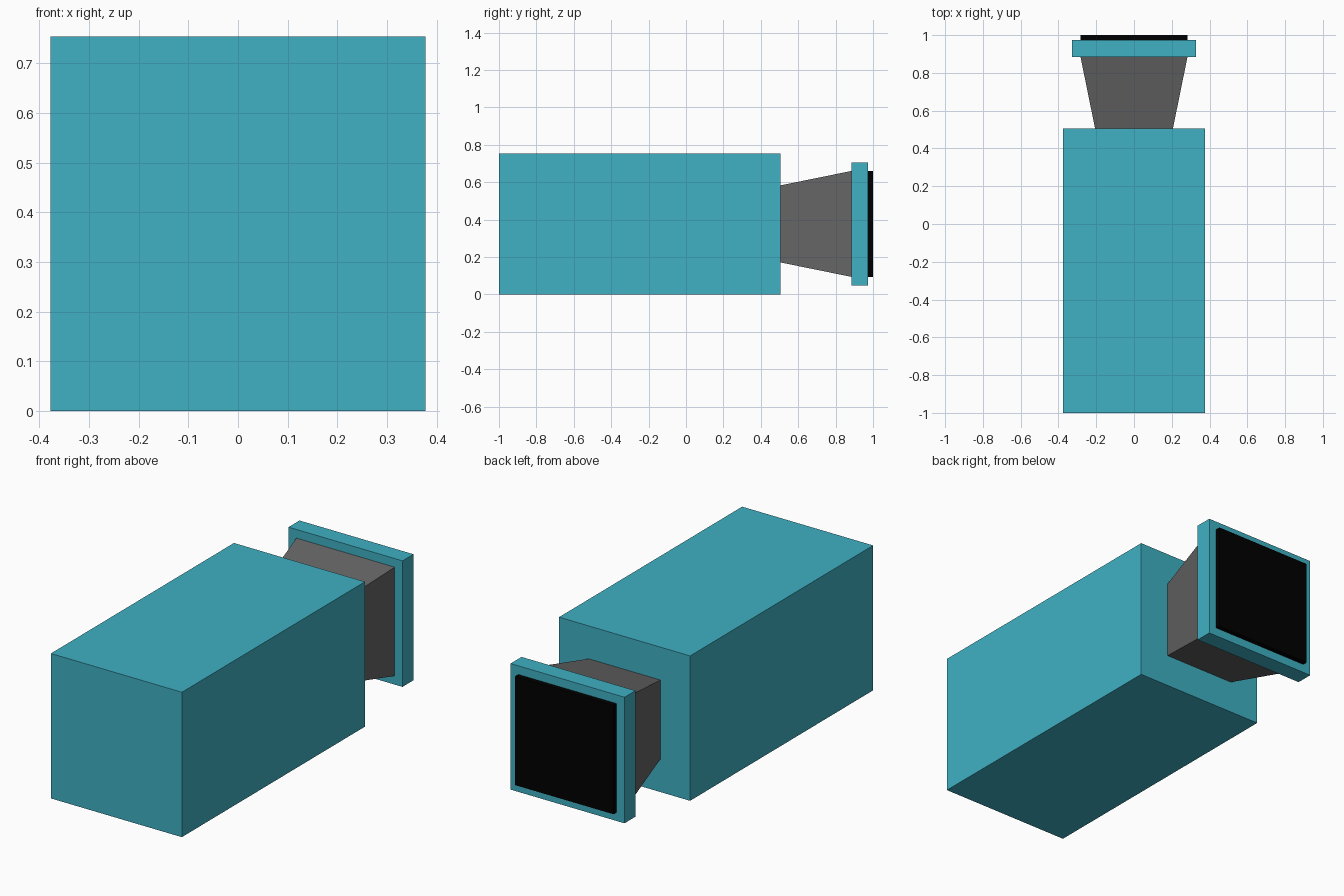
import bpy, bmesh

if "Cube" in bpy.data.objects:
    bpy.data.objects.remove(bpy.data.objects["Cube"])

CENTRE_Z = 0.377


def material(name, rgb):
    m = bpy.data.materials.new(name)
    m.diffuse_color = (*rgb, 1.0)
    m.use_nodes = True
    m.node_tree.nodes["Principled BSDF"].inputs["Base Color"].default_value = m.diffuse_color
    return m


def square_section(name, y0, y1, half0, half1, mat):
    """Square block along y, tapering from half0 at y0 to half1 at y1."""
    bm = bmesh.new()
    bmesh.ops.create_cube(bm, size=2.0)
    for v in bm.verts:
        back = v.co.y > 0
        half = half1 if back else half0
        v.co = (v.co.x * half, y1 if back else y0, CENTRE_Z + v.co.z * half)
    mesh = bpy.data.meshes.new(name)
    bm.to_mesh(mesh)
    bm.free()
    mesh.materials.append(mat)
    obj = bpy.data.objects.new(name, mesh)
    bpy.context.collection.objects.link(obj)
    return obj


teal = material("teal", (0.05, 0.434, 0.552))
dark_grey = material("dark_grey", (0.13, 0.13, 0.13))
black = material("black", (0.0, 0.0, 0.0))

# Main housing
square_section("body", -1.0, 0.505, 0.377, 0.377, teal)
# Flared neck
square_section("neck", 0.505, 0.884, 0.206, 0.283, dark_grey)
# Square rim and the black panel on its back face
square_section("rim", 0.884, 0.974, 0.328, 0.328, teal)
square_section("panel", 0.974, 1.0, 0.283, 0.283, black)
